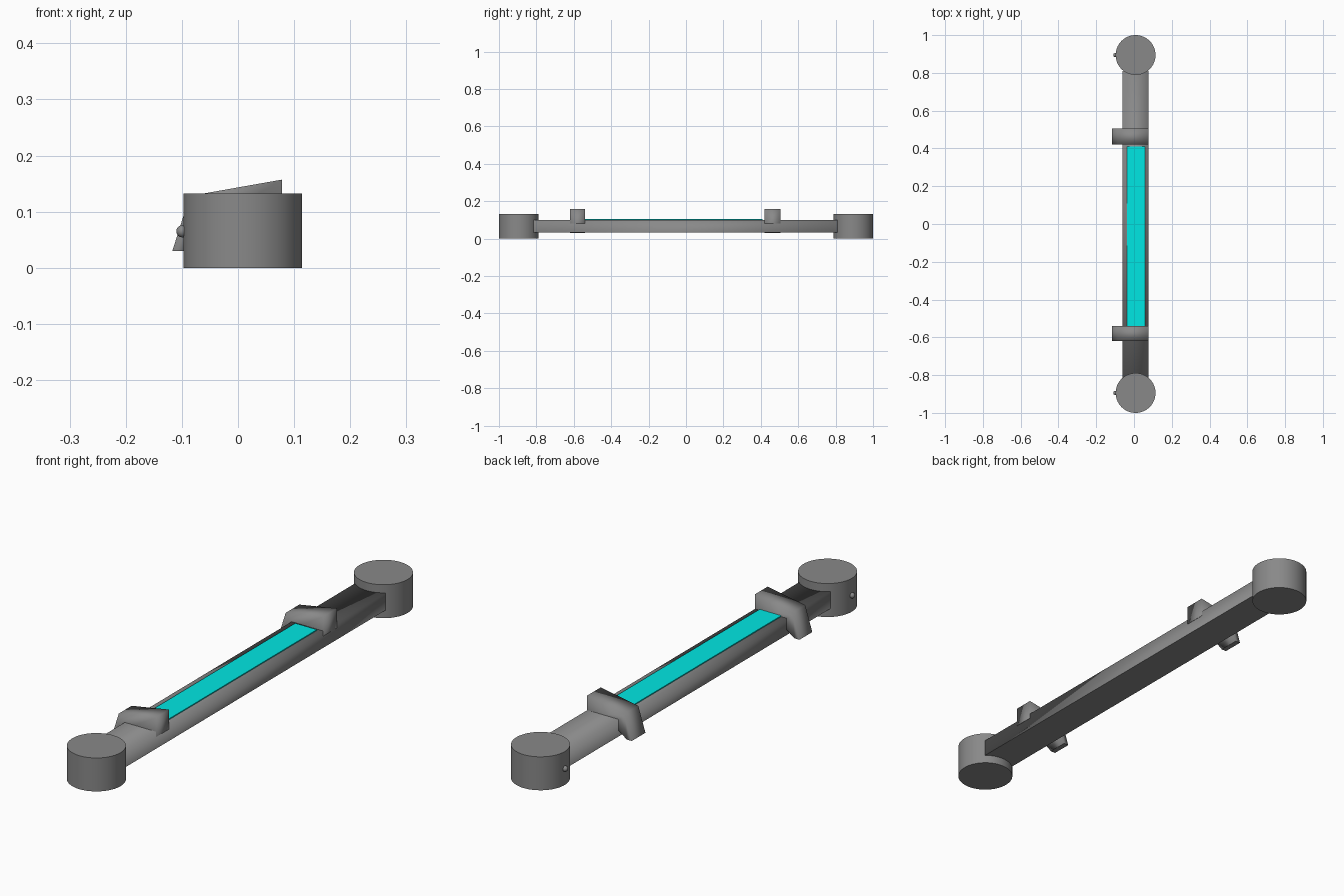
import bpy, bmesh
from math import radians

if "Cube" in bpy.data.objects:
    bpy.data.objects.remove(bpy.data.objects["Cube"])


def material(name, color):
    mat = bpy.data.materials.new(name)
    mat.diffuse_color = (*color, 1)
    mat.use_nodes = True
    mat.node_tree.nodes["Principled BSDF"].inputs["Base Color"].default_value = mat.diffuse_color
    return mat


grey = material("dark_grey", (0.25, 0.25, 0.25))
cyan = material("cyan", (0.0, 0.8, 0.77))


def prism(name, profile, y0, y1, mat, smooth=False):
    """Extrude an x-z profile along y; smooth shading keeps the underside crisp."""
    bm = bmesh.new()
    a = [bm.verts.new((x, y0, z)) for x, z in profile]
    b = [bm.verts.new((x, y1, z)) for x, z in profile]
    bm.faces.new(a)
    bm.faces.new(b[::-1])
    n = len(profile)
    for i in range(n):
        j = (i + 1) % n
        bm.faces.new((a[i], b[i], b[j], a[j]))
    bmesh.ops.recalc_face_normals(bm, faces=bm.faces)
    for f in bm.faces:
        f.smooth = smooth
    for e in bm.edges:
        e.smooth = not any(f.normal.z < -0.9 for f in e.link_faces)
    mesh = bpy.data.meshes.new(name)
    bm.to_mesh(mesh)
    bm.free()
    mesh.materials.append(mat)
    obj = bpy.data.objects.new(name, mesh)
    bpy.context.collection.objects.link(obj)
    return obj


def rect(x0, x1, z0, z1):
    return [(x0, z0), (x1, z0), (x1, z1), (x0, z1)]


# Long bar
prism("bar", rect(-0.06, 0.077, 0.033, 0.10), -0.815, 0.81, grey, True)

# Coloured inset panel
prism("panel", rect(-0.037, 0.057, 0.09, 0.104), -0.54, 0.41, cyan)

# Hooked clamps over the bar: sloped top, flared lip on the left
clamp = [(0.078, 0.08), (0.078, 0.157), (-0.086, 0.128), (-0.117, 0.03),
         (-0.096, 0.03), (-0.055, 0.058), (-0.05, 0.08)]
prism("front_clamp", clamp, -0.62, -0.54, grey, True)
prism("back_clamp", clamp, 0.42, 0.505, grey, True)

# Round end caps with a small side pin each
for side, s in (("front", -1), ("back", 1)):
    bpy.ops.mesh.primitive_cylinder_add(vertices=64, radius=0.1055, depth=0.132,
                                        location=(0.0085, s * 0.8945, 0.066))
    cap = bpy.context.object
    cap.name = side + "_end_cap"
    bpy.ops.object.shade_smooth_by_angle(angle=radians(30))
    bpy.ops.mesh.primitive_uv_sphere_add(segments=16, ring_count=8, radius=0.011,
                                         location=(-0.099, s * 0.8945, 0.065))
    pin = bpy.context.object
    pin.name = side + "_pin"
    bpy.ops.object.shade_smooth_by_angle(angle=radians(30))
    for obj in (cap, pin):
        obj.data.materials.append(grey)
